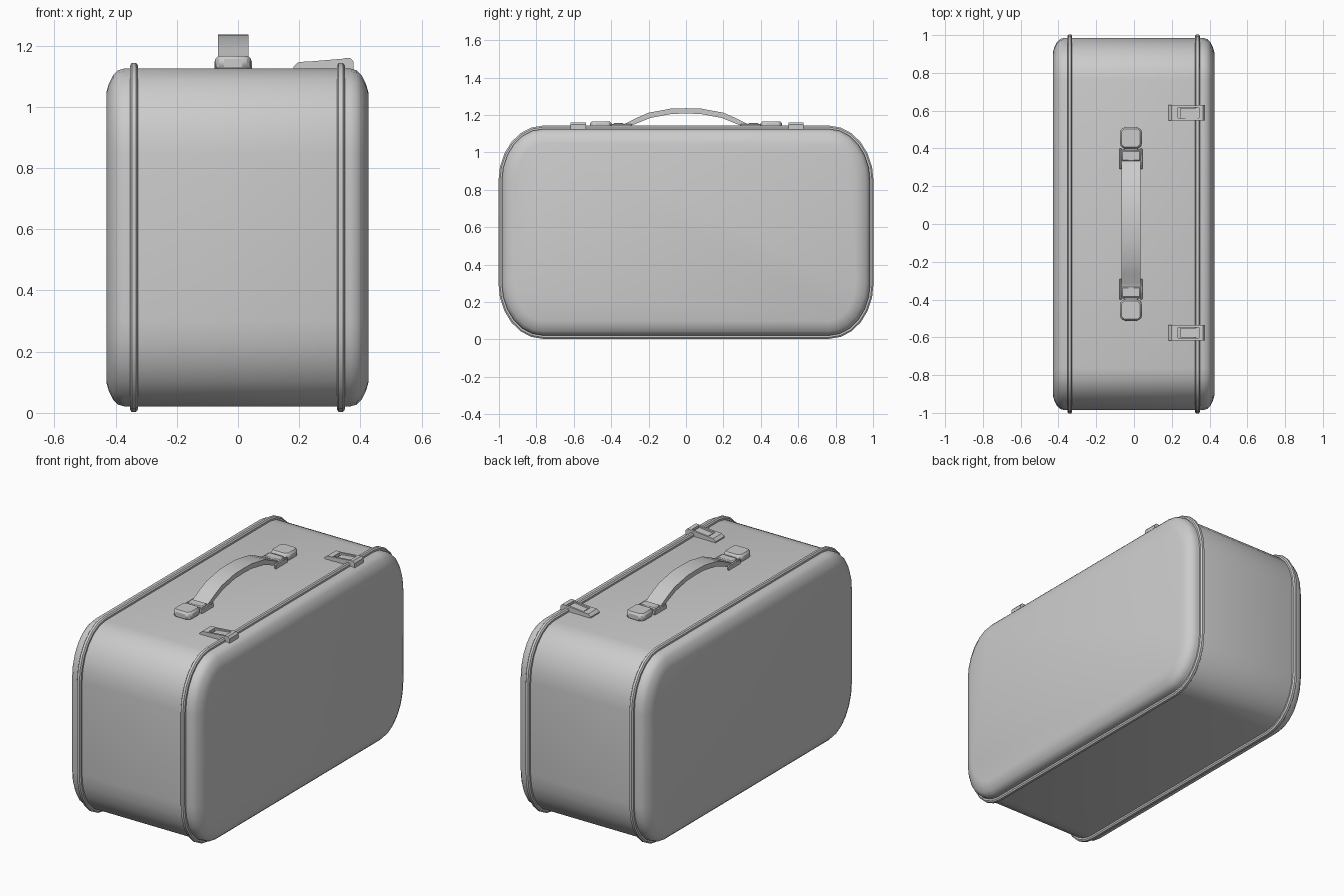
import bpy, bmesh, math

if "Cube" in bpy.data.objects:
    bpy.data.objects.remove(bpy.data.objects["Cube"])

CZ = 0.573          # centre height of the case
TOP = 1.125         # height of the case's top panel


def make(name, verts, faces, angle=35):
    me = bpy.data.meshes.new(name)
    bm = bmesh.new()
    vs = [bm.verts.new(v) for v in verts]
    for f in faces:
        bm.faces.new([vs[i] for i in f])
    bmesh.ops.recalc_face_normals(bm, faces=bm.faces)
    bm.to_mesh(me)
    bm.free()
    ob = bpy.data.objects.new(name, me)
    bpy.context.collection.objects.link(ob)
    bpy.context.view_layer.objects.active = ob
    ob.select_set(True)
    bpy.ops.object.shade_smooth_by_angle(angle=math.radians(angle))
    ob.select_set(False)
    return ob


def outline(inset, n=6):
    """Rounded rectangle in the yz plane, shrunk by inset."""
    hy, hz, ry, rz = 0.985 - inset, 0.552 - inset, 0.22 - inset, 0.28 - inset
    pts = []
    for q, (sy, sz) in enumerate([(1, 1), (-1, 1), (-1, -1), (1, -1)]):
        for i in range(n + 1):
            a = math.pi / 2 * (q + i / n)
            pts.append((sy * (hy - ry) + ry * math.cos(a),
                        CZ + sz * (hz - rz) + rz * math.sin(a)))
    return pts


def loft(name, stations, caps=False, closed=False, angle=35):
    """Skin outlines at (x, inset) stations."""
    verts, faces = [], []
    for x, ins in stations:
        verts += [(x, y, z) for y, z in outline(ins)]
    m, k = len(outline(0)), len(stations)
    for s in range(k if closed else k - 1):
        t = (s + 1) % k
        for i in range(m):
            j = (i + 1) % m
            faces.append((s * m + i, s * m + j, t * m + j, t * m + i))
    if caps:
        faces += [tuple(range(m)), tuple((k - 1) * m + i for i in range(m))]
    return make(name, verts, faces, angle)


def prism(name, profile, axis, lo, hi, bevel=0.0):
    """Extrude a profile along x, y or z."""
    put = {'x': lambda t, p: (t, p[0], p[1]),
           'y': lambda t, p: (p[0], t, p[1]),
           'z': lambda t, p: (p[0], p[1], t)}[axis]
    n = len(profile)
    verts = [put(t, p) for t in (lo, hi) for p in profile]
    faces = [(i, (i + 1) % n, (i + 1) % n + n, i + n) for i in range(n)]
    faces += [tuple(range(n)), tuple(range(n, 2 * n))]
    ob = make(name, verts, faces, 30)
    if bevel:
        b = ob.modifiers.new("bevel", 'BEVEL')
        b.width, b.segments = bevel, 1
    return ob


def box(name, x0, x1, y0, y1, z0, z1, bevel=0.005):
    return prism(name, [(x0, y0), (x1, y0), (x1, y1), (x0, y1)], 'z', z0, z1, bevel)


# Case shell with rounded side panels
side = [(-0.43, 0.078), (-0.422, 0.05), (-0.408, 0.022), (-0.392, 0.006), (-0.37, 0)]
loft("case_shell", side + [(-x - 0.004, i) for x, i in reversed(side)], caps=True)

# Raised rims around both seams
for name, x in (("left_rim", -0.34), ("right_rim", 0.336)):
    loft(name, [(x - 0.013, 0.01), (x - 0.013, -0.01), (x - 0.007, -0.018),
                (x + 0.007, -0.018), (x + 0.013, -0.01), (x + 0.013, 0.01)],
         closed=True)

# Carrying strap
HX = -0.016
upper = [(0.0, 1.236), (0.08, 1.234), (0.2, 1.212), (0.26, 1.186),
         (0.315, 1.158), (0.335, 1.15), (0.395, 1.148)]
lower = [(0.395, 1.128), (0.325, 1.129), (0.295, 1.142), (0.25, 1.16),
         (0.19, 1.184), (0.08, 1.205), (0.0, 1.208)]
profile = upper + lower[:-1] + [(-y, z) for y, z in reversed(upper[1:] + lower)]
prism("handle_strap", profile, 'x', HX - 0.05, HX + 0.05)

for s, end in ((1, "back"), (-1, "front")):
    def span(a, b):
        return sorted((s * a, s * b))

    # Bracket holding the strap end
    for k, x in (("left", HX - 0.055), ("right", HX + 0.055)):
        box(f"{end}_bracket_{k}_cheek", x - 0.006, x + 0.006, *span(0.29, 0.4), TOP - 0.005, 1.152, 0.003)
    box(f"{end}_bracket_bridge", HX - 0.05, HX + 0.05, *span(0.333, 0.388), TOP - 0.005, 1.158)
    box(f"{end}_bracket_neck", HX - 0.036, HX + 0.036, *span(0.38, 0.42), TOP - 0.005, 1.15)
    # Octagonal mounting pad
    w, c = 0.059, 0.02
    octagon = [(HX + sx * a, s * b) for sx, a, b in (
        (-1, w - c, 0.398), (1, w - c, 0.398), (1, w, 0.398 + c), (1, w, 0.513 - c),
        (1, w - c, 0.513), (-1, w - c, 0.513), (-1, w, 0.513 - c), (-1, w, 0.398 + c))]
    prism(f"{end}_mounting_pad", octagon, 'z', TOP - 0.005, 1.166, 0.01)

    # Latch across the right seam: foot, rails, hook and lever
    y = s * 0.582 + 0.006
    prism(f"{end}_latch_foot", [(0.182, 1.12), (0.182, 1.132), (0.198, 1.146),
                                (0.232, 1.148), (0.232, 1.12)], 'y', y - 0.041, y + 0.041)
    for k, d in (("left", -0.034), ("right", 0.034)):
        prism(f"{end}_latch_{k}_rail", [(0.225, 1.12), (0.225, 1.147), (0.355, 1.158),
                                        (0.355, 1.12)], 'y', y + d - 0.006, y + d + 0.006)
    prism(f"{end}_latch_hook", [(0.343, 1.12), (0.343, 1.158), (0.366, 1.16),
                                (0.377, 1.148), (0.377, 1.12)], 'y', y - 0.041, y + 0.041)
    prism(f"{end}_latch_lever", [(0.245, 1.12), (0.245, 1.14), (0.335, 1.15),
                                 (0.335, 1.12)], 'y', y - 0.026, y + 0.026)
